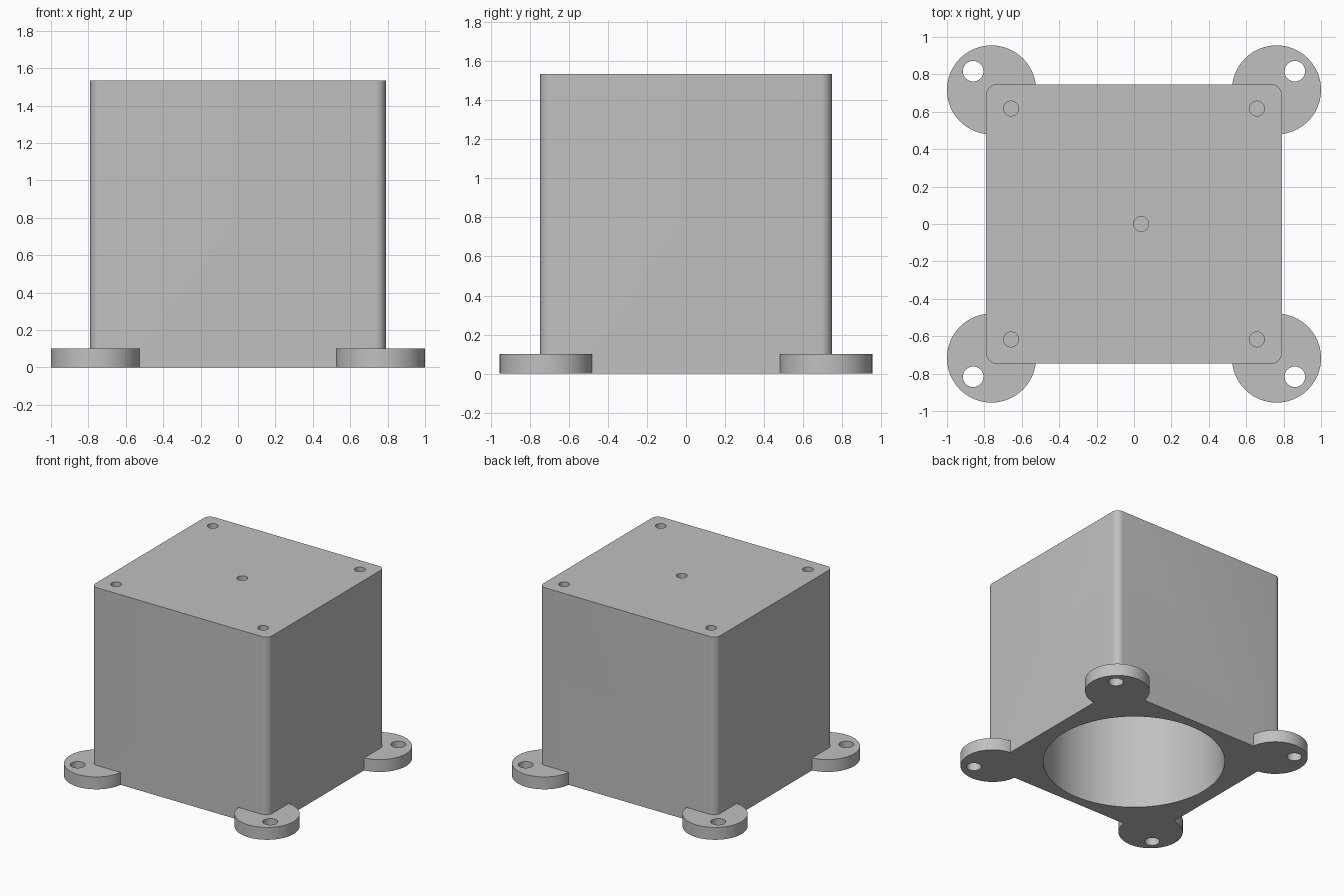
import bpy, bmesh, math

if "Cube" in bpy.data.objects:
    bpy.data.objects.remove(bpy.data.objects["Cube"])

HX, HY, TOP = 0.79, 0.747, 1.535      # housing half sizes and height
CORNER = 0.055                        # vertical edge radius
LUG_R, LUG_H = 0.238, 0.10
BORE_R, BORE_TOP = 0.67, 1.33
SIGNS = [(sx, sy) for sx in (-1, 1) for sy in (-1, 1)]

grey = bpy.data.materials.new("light_grey")
grey.diffuse_color = (0.53, 0.53, 0.53, 1)
grey.use_nodes = True
grey.node_tree.nodes["Principled BSDF"].inputs["Base Color"].default_value = grey.diffuse_color


def prism(name, outline, z0, z1):
    """Extrude a flat outline between two heights."""
    bm = bmesh.new()
    base = bm.faces.new([bm.verts.new((x, y, z0)) for x, y in outline])
    ext = bmesh.ops.extrude_face_region(bm, geom=[base])
    for g in ext["geom"]:
        if isinstance(g, bmesh.types.BMVert):
            g.co.z = z1
    bmesh.ops.recalc_face_normals(bm, faces=bm.faces)
    me = bpy.data.meshes.new(name)
    bm.to_mesh(me)
    bm.free()
    me.materials.append(grey)
    ob = bpy.data.objects.new(name, me)
    bpy.context.collection.objects.link(ob)
    return ob


def circle(cx, cy, r, n):
    return [(cx + r * math.cos(2 * math.pi * i / n),
             cy + r * math.sin(2 * math.pi * i / n)) for i in range(n)]


def rounded_rect(hx, hy, r, n=8):
    pts = []
    for k, (sx, sy) in enumerate([(1, 1), (-1, 1), (-1, -1), (1, -1)]):
        for i in range(n + 1):
            a = math.pi / 2 * (k + i / n)
            pts.append((sx * (hx - r) + r * math.cos(a),
                        sy * (hy - r) + r * math.sin(a)))
    return pts


def combine(target, tool, operation):
    mod = target.modifiers.new(operation.lower(), 'BOOLEAN')
    mod.operation, mod.solver, mod.object = operation, 'EXACT', tool
    bpy.context.view_layer.objects.active = target
    bpy.ops.object.modifier_apply(modifier=mod.name)
    bpy.data.objects.remove(tool, do_unlink=True)


# Housing block with rounded vertical edges
housing = prism("housing", rounded_rect(HX, HY, CORNER), 0, TOP)

# Round mounting lugs at the four corners
for sx, sy in SIGNS:
    lug = prism("mounting_lug", circle(sx * 0.762, sy * 0.717, LUG_R, 64), 0, LUG_H)
    combine(housing, lug, 'UNION')

# Large bore open at the bottom
combine(housing, prism("bore", circle(0, 0, BORE_R, 96), -0.1, BORE_TOP), 'DIFFERENCE')

# Through holes in the lugs, blind screw holes in the lid corners
for sx, sy in SIGNS:
    combine(housing, prism("lug_hole", circle(sx * 0.86, sy * 0.817, 0.055, 32),
                           -0.1, 0.3), 'DIFFERENCE')
    combine(housing, prism("screw_hole", circle(sx * 0.657, sy * 0.617, 0.04, 32),
                           TOP - 0.12, TOP + 0.1), 'DIFFERENCE')

# Blind hole near the middle of the lid
combine(housing, prism("centre_hole", circle(0.038, 0, 0.04, 32),
                       TOP - 0.12, TOP + 0.1), 'DIFFERENCE')

# Smooth round walls, keep crisp edges
bpy.ops.object.select_all(action='DESELECT')
housing.select_set(True)
bpy.context.view_layer.objects.active = housing
bpy.ops.object.shade_smooth_by_angle(angle=math.radians(30))
